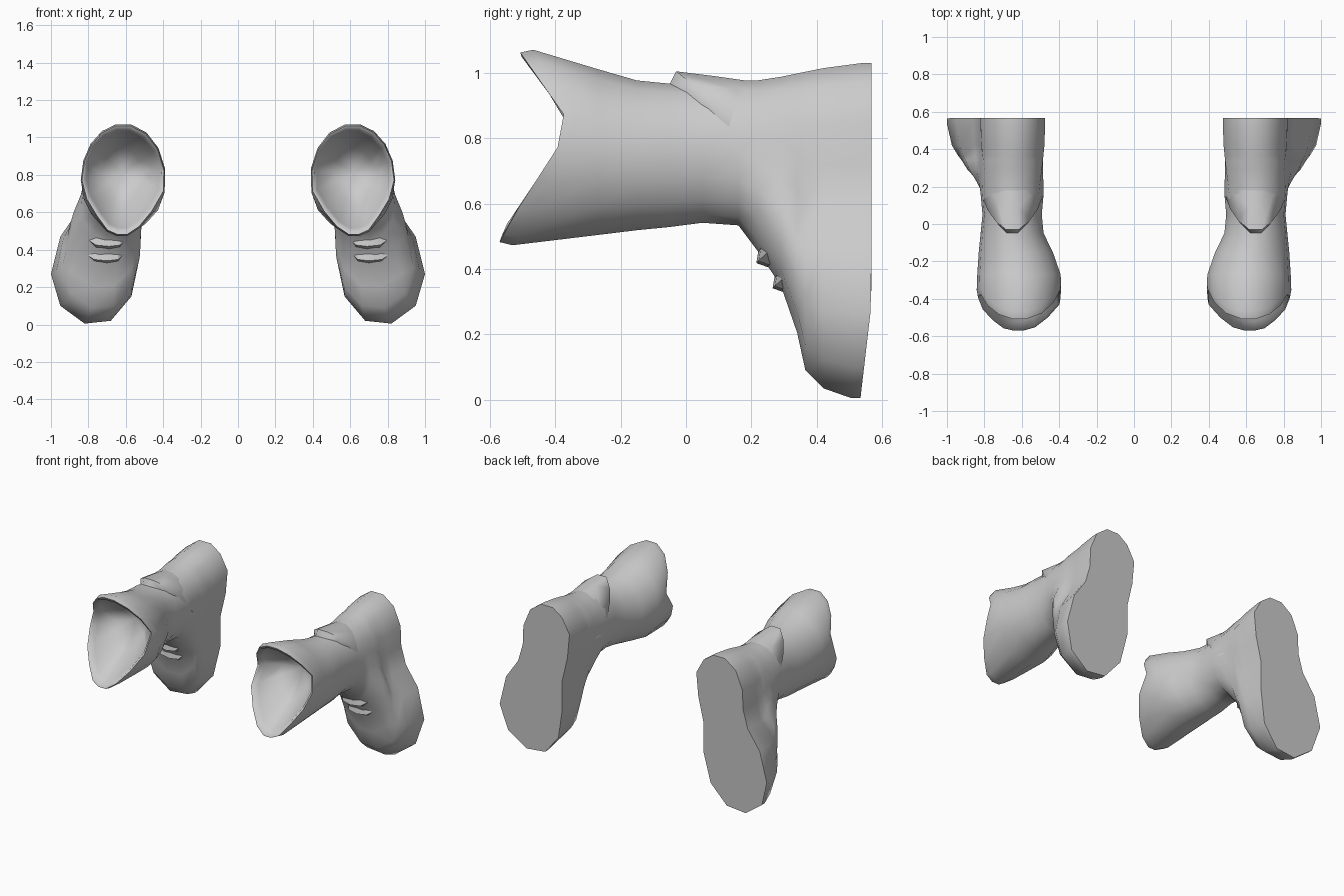
import bpy, bmesh, math
from math import sin, cos, radians

if "Cube" in bpy.data.objects:
    bpy.data.objects.remove(bpy.data.objects["Cube"])


def finish(name, bm, angle=42):
    """Make an object from bmesh, mirror it to the other boot, smooth it."""
    bmesh.ops.recalc_face_normals(bm, faces=bm.faces)
    me = bpy.data.meshes.new(name)
    bm.to_mesh(me)
    bm.free()
    ob = bpy.data.objects.new(name, me)
    bpy.context.collection.objects.link(ob)
    ob.modifiers.new("pair", 'MIRROR').use_mirror_merge = False
    bpy.ops.object.select_all(action='DESELECT')
    ob.select_set(True)
    bpy.context.view_layer.objects.active = ob
    bpy.ops.object.shade_smooth_by_angle(angle=radians(angle))
    return ob


def skin(bm, rows, closed=True):
    """Join rows of points with quads; returns the vertex rows."""
    vs = [[bm.verts.new(p) for p in r] for r in rows]
    n = len(vs[0])
    for a, b in zip(vs, vs[1:]):
        for i in range(n if closed else n - 1):
            j = (i + 1) % n
            bm.faces.new((a[i], a[j], b[j], b[i]))
    return vs


# Sole outline (x, z), from heel round the outer side to the toe and back
SOLE = [(.69, 1.03), (.77, .97), (.82, .85), (.825, .72), (.86, .6), (.95, .47),
        (1.0, .27), (.95, .10), (.82, .005), (.68, .02), (.57, .15), (.53, .35),
        (.53, .55), (.49, .72), (.475, .88), (.53, .98), (.60, 1.03)]
ANG = [10 + 20 * i for i in range(9)] + [190 + 160 / 7 * i for i in range(8)]


def oval(cx, rx, zb, zt):
    cz, rz = (zb + zt) / 2, (zt - zb) / 2
    return [(cx + rx * sin(radians(a)), cz + rz * cos(radians(a))) for a in ANG]


def foot_ring(y, zb, zt, k):
    """Sole outline squeezed to a height range, blended towards the ankle oval."""
    ov = oval(.65, .17, zb, zt)
    return [(x * (1 - k) + ox * k, y,
             (zb + z / 1.03 * (zt - zb)) * (1 - k) + oz * k)
            for (x, z), (ox, oz) in zip(SOLE, ov)]


# Foot: sole plane (with slight toe spring) forward to the instep
rows = [[(x, y - .035 * max(0, (.3 - z) / .3), z) for x, z in SOLE] for y in (.568, .54)]
rows += [foot_ring(*r) for r in (
    (.42, .03, 1.015, .12), (.365, .085, 1.005, .27), (.34, .2, 1.0, .36),
    (.29, .345, .99, .5), (.22, .45, .98, .8), (.16, .53, .98, 1))]

# Leg shaft: ankle to flared top
for y, cx, rx, zb, zt in ((.05, .65, .16, .538, .965), (-.05, .65, .17, .525, .97),
                          (-.15, .63, .20, .515, .98), (-.27, .613, .225, .50, 1.015)):
    rows.append([(x, y, z) for x, z in oval(cx, rx, zb, zt)])


def lip_y(z):
    """Notched opening: side dip between the raised back and long front."""
    if z > .84:
        return -.35 - .15 * (z - .84) / .22
    return -.35 - .225 * (.84 - z) / .36


def lip_ring(s, dy):
    ring = []
    for x, z in oval(.613, .228, .468, 1.075):
        x, z2 = .613 + (x - .613) * s, .79 + (z - .79) * s
        # low front end tapers to a narrow tongue
        t = max(0, (.72 - z) / .25)
        x += (.63 - x) * .32 * t
        if z < .51:      # square off the tongue end
            x = .63 + (x - .63) * 1.0
            z2 -= .012 * s * (z > .475)
        ring.append((x, max(-.57, lip_y(z)) + dy, z2))
    return ring


rows += [lip_ring(1.0, .04), lip_ring(.97, 0), lip_ring(.92, .005), lip_ring(.86, .05),
         [(.62 + (x - .613) * .5, -.26 + .35 * (y + .38), .8 + (z - .79) * .5)
          for x, y, z in lip_ring(1, 0)]]
bm = bmesh.new()
vs = skin(bm, rows)
bm.faces.new(vs[0])
tip = bm.verts.new((.62, -.2, .81))
for i in range(len(ANG)):
    bm.faces.new((vs[-1][i], vs[-1][(i + 1) % len(ANG)], tip))
finish("boot_body", bm, 60)


# Heel counter: raised panel over the ankle with a pointed front edge
def panel_row(s, dy):
    row = []
    for a in (-95, -75, -55, -35, -12, 12, 35, 55, 75, 95):
        t = (abs(a) - 12) / 83
        row.append((.65 + .165 * s * sin(radians(a)), min(.3, -.03 + .24 * t ** 1.2 + dy),
                    .755 + .255 * s * cos(radians(a))))
    return row


bm = bmesh.new()
skin(bm, [panel_row(.84, -.02), panel_row(1, 0), panel_row(.94, .12),
          panel_row(.86, .26)], False)
finish("heel_counter", bm, 60)

# Two instep creases: wedge-shaped folds curving across the foot
for k, (dx, dy, dz) in enumerate(((0, 0, 0), (.01, .05, -.077))):
    edge = [(.55, .305, .505), (.63, .222, .425), (.69, .215, .418),
            (.76, .222, .425), (.88, .305, .505)]
    edge = [(x + dx, y + dy, z + dz) for x, y, z in edge]
    top = [(x * .9 + .072, y + .01, z + .06) for x, y, z in edge]
    low = [(x * .95 + .036, y + .07, z - .025) for x, y, z in edge]
    bm = bmesh.new()
    v = skin(bm, [top, edge, low], False)
    for i in range(4):
        bm.faces.new((v[2][i], v[2][i + 1], v[0][i + 1], v[0][i]))
    for i in (0, 4):
        bm.faces.new((v[0][i], v[1][i], v[2][i]))
    finish("instep_fold_%d" % (k + 1), bm, 30)
